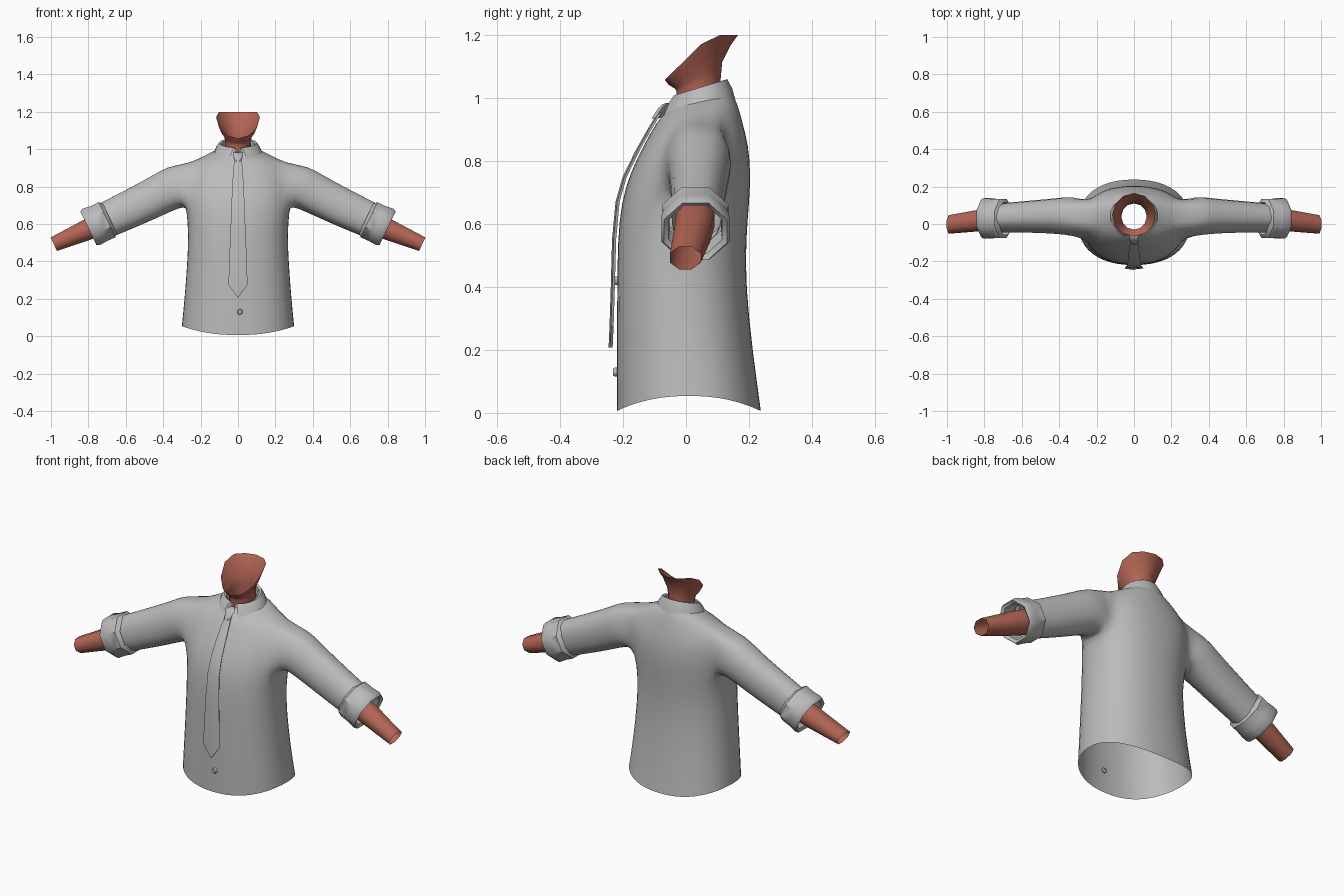
import bpy, bmesh, math
from mathutils import Vector

if "Cube" in bpy.data.objects:
    bpy.data.objects.remove(bpy.data.objects["Cube"])

def material(name, rgb):
    m = bpy.data.materials.new(name)
    m.diffuse_color = (*rgb, 1)
    m.use_nodes = True
    m.node_tree.nodes["Principled BSDF"].inputs["Base Color"].default_value = m.diffuse_color
    return m

CLOTH = material("grey cloth", (0.50, 0.50, 0.50))
SKIN = material("warm skin", (0.45, 0.13, 0.09))

def finish(name, bm, mat, angle=50, subsurf=0):
    bmesh.ops.recalc_face_normals(bm, faces=bm.faces)
    me = bpy.data.meshes.new(name)
    bm.to_mesh(me)
    bm.free()
    me.materials.append(mat)
    ob = bpy.data.objects.new(name, me)
    bpy.context.collection.objects.link(ob)
    bpy.ops.object.select_all(action='DESELECT')
    ob.select_set(True)
    bpy.context.view_layer.objects.active = ob
    if subsurf:
        ob.modifiers.new("smooth", 'SUBSURF').levels = subsurf
        bpy.ops.object.modifier_apply(modifier="smooth")
    bpy.ops.object.shade_smooth_by_angle(angle=math.radians(angle))
    return ob

def skin_rings(bm, rings, closed=True):
    """Join successive vertex rings with quads."""
    vs = [[bm.verts.new(p) for p in r] for r in rings]
    n = len(vs[0])
    for a, b in zip(vs, vs[1:]):
        for i in range(n if closed else n - 1):
            j = (i + 1) % n
            bm.faces.new((a[i], a[j], b[j], b[i]))
    return vs

def loft(name, rings, mat, closed=True, angle=50, subsurf=0):
    bm = bmesh.new()
    skin_rings(bm, rings, closed)
    return finish(name, bm, mat, angle, subsurf)

def arm_point(side, x, y, z, ry, rn, a):
    """Point on a ring square to the sloping arm."""
    return Vector((side * (x + 0.43 * rn * math.sin(a)), y + ry * math.cos(a), z + 0.9 * rn * math.sin(a)))

def arm_ring(side, x, y, z, ry, rn, n, turn=0):
    return [arm_point(side, x, y, z, ry, rn, turn + math.tau * i / n) for i in range(n)]

# shirt: torso rows (z, half width, front y, back y), then sleeves grown from the armholes
N = 24
ROWS = [(0.03, .303, -.222, .24), (0.2, .288, -.222, .213), (0.4, .273, -.22, .192),
        (0.55, .267, -.219, .192), (0.67, .277, -.207, .203), (0.76, .283, -.18, .207),
        (0.85, .28, -.136, .2), (0.925, .255, -.094, .18), (0.97, .17, -.07, .163), (1.0, .10, -.045, .14)]
SLEEVE = [(.33, .045, .802, .118, .119), (.40, .045, .766, .108, .11),
          (.53, .042, .70, .097, .106), (.70, .035, .622, .088, .098)]
rings = []
for k, (z, w, f, b) in enumerate(ROWS):
    ring = []
    for i in range(N):
        a = math.tau * i / N
        c, s = math.cos(a), math.sin(a)
        e = 0.88 if k < 7 else 1.0
        x = w * math.copysign(abs(c) ** e, c)
        y = (f + b) / 2 + (b - f) / 2 * math.copysign(abs(s) ** e, s)
        dz = 0.025 * (c * c * 2 - 1) if k == 0 else (0.02 * s if k >= 8 else 0)
        ring.append((x, y, z + dz))
    rings.append(ring)
bm = bmesh.new()
V = skin_rings(bm, rings)
for side, mid in ((1, 0), (-1, N // 2)):
    cols = [(mid + d) % N for d in range(-2, 3)]
    loop = [V[4][c] for c in cols] + [V[r][cols[-1]] for r in (5, 6)]
    loop += [V[7][c] for c in reversed(cols)] + [V[r][cols[0]] for r in (6, 5)]
    hole = [f for f in bm.faces if all(v in loop or v in [V[r][c] for r in (5, 6) for c in cols] for v in f.verts)]
    bmesh.ops.delete(bm, geom=hole, context='FACES_ONLY')
    inner = [V[r][c] for r in (5, 6) for c in cols[1:-1]]
    bmesh.ops.delete(bm, geom=inner, context='VERTS')
    angles = [math.atan2(v.co.z - 0.80, v.co.y - 0.035) for v in loop]
    prev = loop
    for st in SLEEVE:
        x, y, z, ry, rn = st
        cur = [bm.verts.new(arm_point(side, x, y, z, ry, rn, a)) for a in angles]
        for i in range(len(cur)):
            j = (i + 1) % len(cur)
            bm.faces.new((prev[i], prev[j], cur[j], cur[i]))
        prev = cur
loose = [e for e in bm.edges if not e.link_faces]
bmesh.ops.delete(bm, geom=loose, context='EDGES')
finish("shirt", bm, CLOTH, 80, 1)

# rolled cuffs and bare forearms
CUFF = [(.685, .63, .092), (.70, .623, .113), (.745, .602, .112), (.785, .584, .117),
        (.80, .577, .108), (.79, .582, .092), (.73, .61, .088)]
ARM = [(.70, .03, .615, .066, .066), (.815, .02, .565, .062, .06), (.985, -.002, .492, .053, .043)]
for side, tag in ((1, "left"), (-1, "right")):
    loft(tag + "_cuff", [arm_ring(side, x, .03, z, r, r, 8, math.pi / 8) for x, z, r in CUFF], CLOTH, angle=45)
    loft(tag + "_forearm", [arm_ring(side, x, y, z, ry, rn, 8, math.pi / 8) for x, y, z, ry, rn in ARM], SKIN, angle=60)

# neck rising to a slanted jaw edge
def neck_ring(w, f, b, zf, zb, power=1.0, n=12):
    out = []
    for i in range(n):
        a = math.tau * i / n
        t = (1 - math.cos(a)) / 2
        out.append((w * math.sin(a), f + (b - f) * t, zf + (zb - zf) * min(1, t * power)))
    return out
loft("neck", [neck_ring(.07, -.035, .115, .955, .98), neck_ring(.068, -.03, .11, 1.02, 1.06),
              neck_ring(.074, -.035, .115, 1.03, 1.115), neck_ring(.098, -.055, .14, 1.042, 1.165, 1.25),
              neck_ring(.117, -.067, .165, 1.058, 1.2, 1.6)], SKIN, angle=60)

# folded collar, open at the front, with the outer flap dipping to two points
def collar_ring(w, f, b, zf, zb, gap, dip=0, n=17):
    out = []
    for i in range(n):
        a = gap + (math.tau - 2 * gap) * i / (n - 1)
        t = (1 - math.cos(a)) / 2
        d = dip * max(0, 1 - min(i, n - 1 - i) / 3)
        out.append((w * math.sin(a), f + (b - f) * t - d * .5, zf + (zb - zf) * t - d))
    return out
loft("collar", [collar_ring(.132, -.068, .158, .965, .99, .38, .022), collar_ring(.118, -.055, .147, .99, 1.03, .28, .006),
                collar_ring(.10, -.04, .131, 1.008, 1.06, .20), collar_ring(.088, -.037, .12, 1.004, 1.055, .15),
                collar_ring(.088, -.045, .125, .965, 1.0, .06)], CLOTH, closed=False, angle=50)

# necktie blade: thin band hugging the chest and ending in a point
TIE = [(.955, .018, -.084), (.90, .024, -.118), (.83, .029, -.157), (.75, .033, -.196), (.67, .036, -.219),
       (.55, .041, -.23), (.40, .047, -.234), (.275, .051, -.238), (.208, .002, -.241)]
bm = bmesh.new()
vs = skin_rings(bm, [[(-w, y, z), (0, y - .005, z), (w, y, z), (w * .9, y + .008, z), (-w * .9, y + .008, z)]
                     for z, w, y in TIE])
bm.faces.new(vs[0])
bm.faces.new(vs[-1])
finish("necktie", bm, CLOTH, 35)

# tie knot, wider on top
bm = bmesh.new()
vs = skin_rings(bm, [[(-w, y, z), (-w * .5, y - .014, z - .004), (w * .5, y - .014, z - .004), (w, y, z), (0, y + .02, z)]
                     for z, w, y in ((.985, .024, -.06), (.972, .028, -.074), (.938, .017, -.096))])
bm.faces.new(vs[0])
bm.faces.new(vs[-1])
finish("tie_knot", bm, CLOTH, 35)

# shirt buttons
for z, tag in ((.13, "lower"), (.42, "middle")):
    bm = bmesh.new()
    skin = [[(.01 + r * math.cos(math.tau * i / 10), y, z + r * math.sin(math.tau * i / 10)) for i in range(10)]
            for r, y in ((.014, -.215), (.015, -.226), (.011, -.232))]
    vs = skin_rings(bm, skin)
    bm.faces.new(vs[-1])
    finish(tag + "_button", bm, CLOTH, 40)
